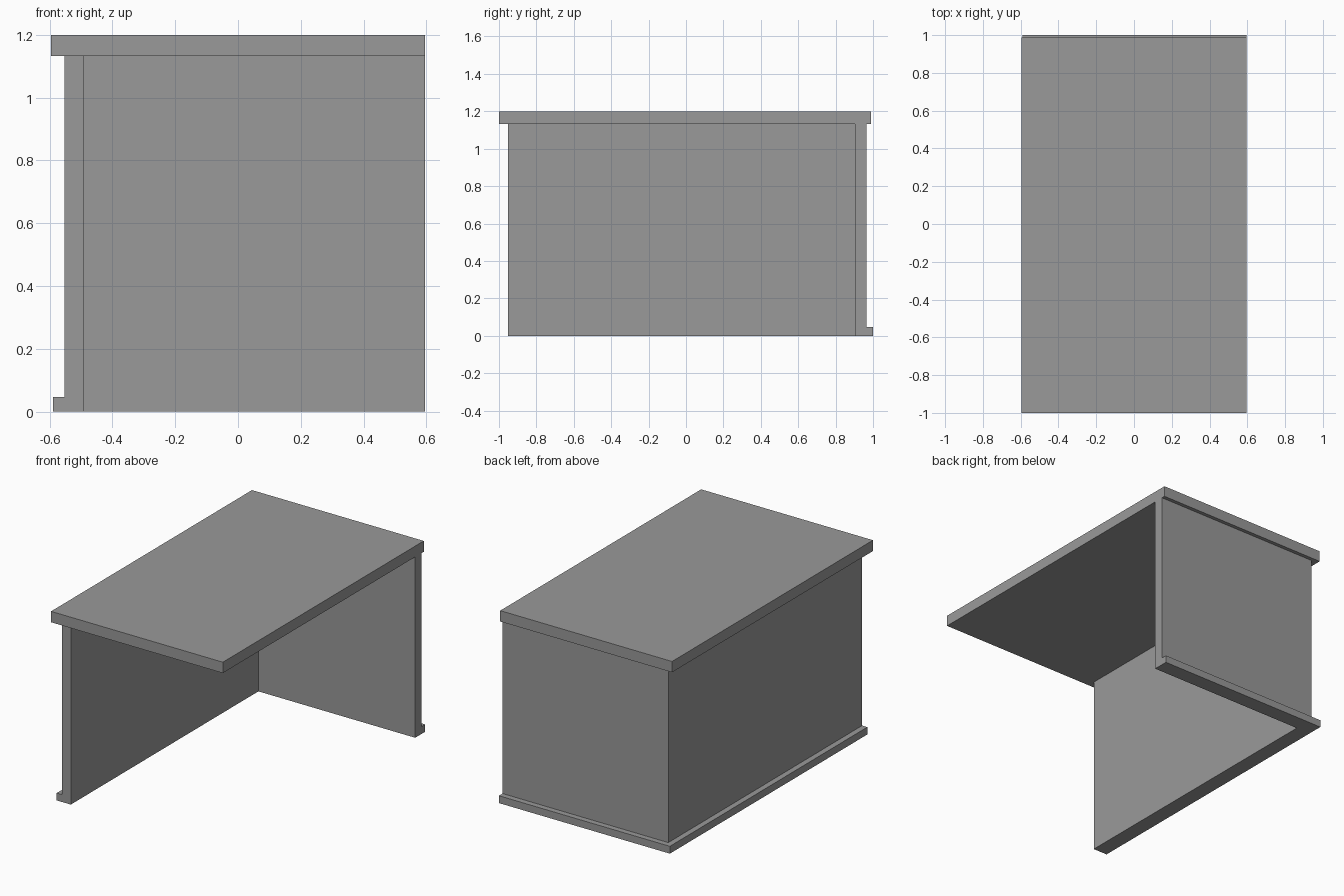
import bpy
import bmesh
from mathutils import Vector

cube = bpy.data.objects.get("Cube")
if cube:
    bpy.data.objects.remove(cube, do_unlink=True)

grey = bpy.data.materials.new("plain grey")
grey.use_nodes = True
colour = (0.32, 0.32, 0.32, 1)
grey.diffuse_color = colour
grey.node_tree.nodes["Principled BSDF"].inputs["Base Color"].default_value = colour

ROOF_BASE, ROOF_TOP = 1.132, 1.2
HALF_WIDTH = 0.595


def add_object(name, bm):
    bmesh.ops.recalc_face_normals(bm, faces=bm.faces)
    mesh = bpy.data.meshes.new(name)
    bm.to_mesh(mesh)
    bm.free()
    mesh.materials.append(grey)
    obj = bpy.data.objects.new(name, mesh)
    bpy.context.collection.objects.link(obj)
    return obj


def add_box(name, low, high):
    low, high = Vector(low), Vector(high)
    bm = bmesh.new()
    bmesh.ops.create_cube(bm, size=1)
    bmesh.ops.scale(bm, vec=high - low, verts=bm.verts)
    bmesh.ops.translate(bm, vec=(low + high) / 2, verts=bm.verts)
    return add_object(name, bm)


def sweep(name, profile, stations):
    """Sweep an (outward, z) profile along (point, outward direction) stations."""
    bm = bmesh.new()
    rings = [[bm.verts.new((p[0] + d * out[0], p[1] + d * out[1], z))
              for d, z in profile] for p, out in stations]
    for a, b in zip(rings, rings[1:]):
        for i in range(len(profile)):
            j = (i + 1) % len(profile)
            bm.faces.new((a[i], a[j], b[j], b[i]))
    bm.faces.new(rings[0])
    bm.faces.new(rings[-1])
    return add_object(name, bm)


# Flat roof slab, overhanging the walls
add_box("roof", (-HALF_WIDTH, -1, ROOF_BASE), (HALF_WIDTH, 0.988, ROOF_TOP))

# Side and back wall in one L, with a low footing along the outside
wall, foot, foot_top = 0.062, 0.036, 0.046
outer_x, outer_y = -0.553, 0.965
profile = [(-wall, 0), (foot, 0), (foot, foot_top), (0, foot_top),
           (0, ROOF_BASE), (-wall, ROOF_BASE)]
sweep("side_and_back_wall", profile, [
    ((outer_x, -0.953), (-1, 0)),
    ((outer_x, outer_y), (-1, 1)),
    ((HALF_WIDTH, outer_y), (0, 1)),
])
